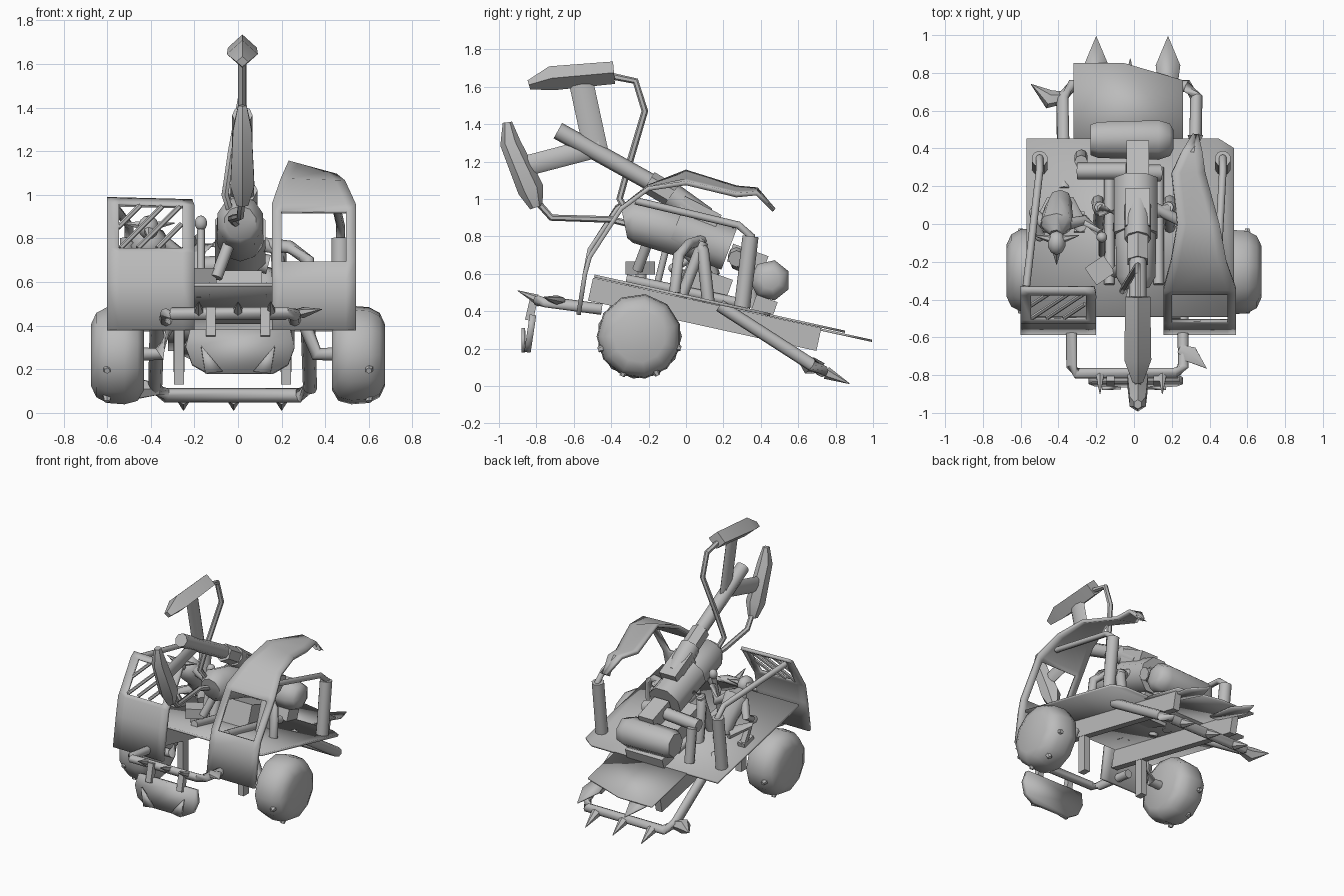
import bpy, bmesh, math
from mathutils import Vector, Matrix

cube = bpy.data.objects.get("Cube")
if cube:
    bpy.data.objects.remove(cube)

GREY = (0.5, 0.5, 0.5, 1)
metal = bpy.data.materials.new("plain grey")
metal.use_nodes = True
metal.diffuse_color = GREY
metal.node_tree.nodes["Principled BSDF"].inputs["Base Color"].default_value = GREY
parts = []


def finish(name, bm, thickness=0):
    bmesh.ops.recalc_face_normals(bm, faces=bm.faces)
    mesh = bpy.data.meshes.new(name)
    bm.to_mesh(mesh)
    bm.free()
    mesh.materials.append(metal)
    ob = bpy.data.objects.new(name, mesh)
    bpy.context.collection.objects.link(ob)
    if thickness:
        mod = ob.modifiers.new("thickness", 'SOLIDIFY')
        mod.thickness = thickness
        mod.offset = 0
    parts.append(ob)
    return ob


def rod(name, pts, r, sides=8, squash=1, turn=0):
    """Tube, spike or solid of revolution lofted along a path."""
    pts = [Vector(p) for p in pts]
    radii = r if isinstance(r, (list, tuple)) else [r] * len(pts)
    bm = bmesh.new()
    rings = []
    for i, p in enumerate(pts):
        a = (p - pts[i - 1]).normalized() if i else (pts[1] - p).normalized()
        b = (pts[i + 1] - p).normalized() if i < len(pts) - 1 else a
        t = (a + b).normalized()
        ref = Vector((1, 0, 0)) if abs(t.x) < 0.8 else Vector((0, 0, 1))
        u = t.cross(ref).normalized()
        v = u.cross(t)
        ring = []
        for k in range(sides):
            w = 2 * math.pi * k / sides + turn
            ring.append(bm.verts.new(p + radii[i] * (u * math.cos(w) + v * squash * math.sin(w))))
        rings.append(ring)
    for lo, hi in zip(rings, rings[1:]):
        for k in range(sides):
            j = (k + 1) % sides
            bm.faces.new((lo[k], lo[j], hi[j], hi[k]))
    bm.faces.new(rings[0])
    bm.faces.new(rings[-1])
    return finish(name, bm)


def spike(name, base, tip, r):
    return rod(name, [base, tip], [r, 0.002], 6)


def box(name, centre, size, tilt=0, axis='X'):
    bm = bmesh.new()
    m = Matrix.Translation(centre) @ Matrix.Rotation(tilt, 4, axis) @ Matrix.Diagonal((*size, 1))
    bmesh.ops.create_cube(bm, size=1, matrix=m)
    return finish(name, bm)


def ball(name, centre, size):
    bm = bmesh.new()
    m = Matrix.Translation(centre) @ Matrix.Diagonal((*size, 1))
    bmesh.ops.create_uvsphere(bm, u_segments=10, v_segments=7, radius=1, matrix=m)
    return finish(name, bm)


def plate(name, pts, thickness):
    bm = bmesh.new()
    bm.faces.new([bm.verts.new(p) for p in pts])
    return finish(name, bm, thickness)


def shield(name, rows, window, border):
    """Bent sheet of (y, z, x_inner, x_outer, outer_drop) rows with one opening."""
    bm = bmesh.new()
    grid = []
    for y, z, a, b, drop in rows:
        e = border / abs(b - a)
        grid.append([bm.verts.new((a + (b - a) * f, y, z - drop * f)) for f in (0, e, 1 - e, 1)])
    for i, (lo, hi) in enumerate(zip(grid, grid[1:])):
        for c in range(3):
            if not (i == window and c == 1):
                bm.faces.new((lo[c], lo[c + 1], hi[c + 1], hi[c]))
    return finish(name, bm, 0.024)


def deck_z(y):
    return 0.48 - 0.22 * y


def on_deck(x, y, dz=0):
    return (x, y, deck_z(y) + dz)


# Sloping deck, tail plate and chassis
plate("deck", [on_deck(x, y) for x, y in ((-.57, -.49), (.53, -.49), (.53, .4), (.45, .45), (-.57, .45))], .016)
tail = ((-.32, .42), (-.32, .85), (-.05, .85), (.26, .76), (.26, .42))
plate("tail_plate", [on_deck(x, y, -.003) for x, y in tail], .012)
for x in (-.2, .18):
    kite = ((x - .03, .58), (x - .065, .84), (x, .995), (x + .065, .84), (x + .03, .58))
    plate("tail_blade", [on_deck(x2, y, -.02) for x2, y in kite], .012)
for x in (-.27, .22):
    box("chassis_beam", (x, .1, deck_z(.1) - .075), (.05, 1.25, .125), -math.atan(.22))
    box("axle_hanger", (x, -.25, .27), (.045, .06, .28))

# Wheels, studs and axle arms
for s in (-1, 1):
    rod("wheel", [(s * x, -.25, .265) for x in (.43, .46, .52, .6, .65, .675)],
        [.16, .212, .228, .222, .195, .14], 11)
    for k in range(4):
        a = math.pi * (1.1 + k * .27)
        d = Vector((0, math.cos(a), math.sin(a)))
        c = Vector((s * .6, -.25, .265))
        rod("wheel_stud", [c + d * .2, c + d * .232], [.022, .014], 6)
    rod("axle_arm", [(s * .46, -.25, .27), (s * .36, -.25, .27), (s * .3, -.25, .42)], .032)

# Rear ram bar with spikes
rod("rear_ram_bar", [(-.37, .18, .43), (-.38, .67, .115), (-.33, .73, .08), (.28, .73, .08),
                     (.33, .67, .115), (.32, .18, .43)], .034)
for x in (-.25, -.02, .2):
    spike("ram_spike", (x, .75, .07), (x, .875, .012), .034)
rod("corner_spike", [(-.36, .67, .11), (-.45, .66, .11), (-.545, .74, .12)], [.03, .05, .002], 6)

# Front bumper, jaw and teeth
rod("front_bumper", [(-.33, -.45, .41), (-.33, -.75, .45), (-.3, -.79, .455), (.22, -.79, .455),
                     (.26, -.75, .45), (.26, -.45, .41)], .03)
rod("bumper_side_spike", [(.24, -.66, .455), (.3, -.69, .46), (.385, -.765, .475)], [.025, .05, .002], 6, .5,
    math.pi / 2)
for x in (-.18, 0, .15):
    spike("bumper_spike", (x, -.8, .465), (x, -.9, .51), .025)
jaw = ((-.22, .38), (-.24, .3), (-.21, .22), (-.14, .18), (.16, .18), (.23, .22), (.26, .3), (.24, .38))
plate("jaw", [(x, -.875 + z * .15, z) for x, z in jaw], .035)
for s in (-1, 1):
    plate("jaw_tooth", [(s * .17, -.87, .31), (s * .15, -.87, .18), (s * .07, -.865, .19)], .02)
    rod("jaw_strap", [(s * .125, -.84, .35), (s * .125, -.81, .48)], .03, 4, 1, math.pi / 4)

# Bent shields with windows
shield("left_shield", [(-.575, .38, .155, .54, 0), (-.54, .6, .155, .54, 0), (-.515, .69, .155, .54, 0),
                       (-.365, .92, .155, .54, 0), (-.345, .95, .155, .54, 0), (-.2, 1.065, .195, .49, .01),
                       (0, 1.145, .23, .45, .06), (.27, 1.06, .2, .375, .04), (.38, 1.05, .25, .36, .02),
                       (.47, .94, .31, .34, 0)], 2, .045)
shield("right_shield", [(-.575, .38, -.2, -.6, 0), (-.54, .6, -.2, -.6, 0), (-.515, .73, -.2, -.6, 0),
                        (-.5, .75, -.2, -.6, 0), (-.37, .945, -.2, -.6, -.01),
                        (-.335, .97, -.21, -.6, -.01)], 3, .055)
for x, z, length in ((-.55, .85, .1), (-.54, .755, .19), (-.46, .755, .19), (-.37, .755, .11)):
    rod("grille_bar", [(x, -.5 + (z - .75) * .66, z), (x + length, -.5 + (z + length - .75) * .66, z + length)],
        .012, 6)

# Rear posts and stay pipes
for x, front in ((.47, (.44, -.27, .99)), (-.5, (-.57, -.33, .95))):
    rod("rear_post", [(x, .3, .42), (x, .345, .8)], .043, 10)
    rod("stay_pipe", [front, (x, .28, .86), (x, .35, .8), (x, .35, .74)], .02)

# Engine under the arm
TILT = -.34
rod("engine_front", [(.01, -.33, .87), (.01, -.28, .88), (.01, -.02, .81), (.01, .02, .8)],
    [.08, .115, .12, .1], 10, .95)
rod("engine_block", [(.01, -.06, .84), (.01, .23, .73)], .125, 8, 1, math.pi / 8)
box("engine_head", (.02, .07, .92), (.13, .22, .1), TILT * 1.4)
box("engine_mount", (.0, .1, .53), (.22, .26, .17), TILT)
box("engine_rear", (.02, .33, .68), (.12, .2, .1), TILT)
rod("support_leg", [(-.1, -.26, .62), (-.04, -.2, .78)], .028)
for s in (-1, 1):
    rod("engine_rail", [(s * .13, -.32, .57), (s * .13, .3, .44)], .028)
    rod("exhaust_pipe", [(s * .07, .06, .78), (s * .17, .07, .76), (s * .19, .09, .72), (s * .19, .12, .44)], .034)
    rod("exhaust_pipe", [(s * .18, .09, .77), (s * .19, -.03, .46)], .03)
rod("side_cylinder", [(-.04, .28, .68), (-.3, .28, .66)], .045)
rod("side_cylinder", [(.06, .27, .7), (.14, .27, .68)], .045)
rod("side_intake", [(.08, .1, .78), (.24, .02, .76), (.32, -.04, .7), (.33, -.06, .5)], .03)
rod("carburettor", [(-.28, .36, .42), (-.28, .33, .66)], .035)
rod("fuel_drum", [(x, .45, .565) for x in (-.23, -.19, .13, .19, .21)], [.085, .1, .11, .09, .05], 7)
box("drum_cradle", (0, .42, .43), (.3, .12, .08), TILT)

# Raised arm with two striking heads
X = .02
rod("arm_base", [(X, .1, .89), (X, -.08, 1.02)], .07)
rod("arm_collar", [(X, -.03, .99), (X, -.2, 1.09)], .062, 6)
rod("arm_tube", [(X, -.1, 1.04), (X, -.685, 1.365)], .047, 8)
rod("upper_strut", [(X, -.56, 1.62), (X, -.48, 1.25)], .065, 8, .3)
rod("lower_strut", [(X, -.88, 1.17), (X, -.46, 1.28)], .055, 8, .4)
rod("upper_head", [(X, -.84, 1.61), (X, -.72, 1.645), (X, -.385, 1.675)], [.025, .065, .06], 4, 1.1)
rod("lower_head", [(X, -.955, 1.41), (X, -.94, 1.3), (X, -.83, 1.05), (X, -.8, .955)],
    [.025, .055, .07, .035], 6, .9)
rod("upper_cable", [(X, -.39, 1.655), (X, -.27, 1.63), (X, -.22, 1.47), (-.03, -.3, 1.2),
                    (-.06, -.355, 1.0), (-.02, -.28, .88)], .018, 6)
rod("lower_cable", [(X, -.8, .99), (.01, -.72, .9), (-.03, -.4, .89), (0, -.28, .86)], .018, 6)

# Crouching driver with steering lever
rod("driver_torso", [(-.39, .13, .58), (-.4, .09, .68), (-.41, .0, .79), (-.41, -.05, .82)],
    [.055, .065, .085, .035], 8, 1.1)
ball("driver_head", (-.41, -.1, .85), (.05, .065, .055))
spike("driver_nose", (-.41, -.14, .84), (-.41, -.215, .8), .025)
for s in (-1, 1):
    spike("driver_ear", (-.41 + s * .03, -.08, .86), (-.41 + s * .12, -.06, .87), .022)
    rod("driver_leg", [(-.39 + s * .03, .12, .58), (-.39 + s * .11, -.01, .6), (-.39 + s * .1, .04, .48)],
        [.045, .038, .028])
    box("driver_foot", on_deck(-.39 + s * .1, .01, .02), (.055, .11, .035), -.2)
rod("driver_arm", [(-.35, .0, .79), (-.26, .02, .73), (-.18, -.05, .8)], [.032, .028, .022])
rod("driver_arm", [(-.47, .0, .79), (-.53, .06, .7), (-.5, -.05, .64)], [.032, .028, .022])
ball("driver_hand", (-.5, -.06, .63), (.028, .035, .028))
rod("steering_lever", [(-.17, -.16, .52), (-.17, -.08, .84)], .018)
ball("lever_knob", (-.17, -.07, .87), (.03, .03, .035))
box("pedal_box", (-.18, -.245, .63), (.12, .11, .07), .6, 'Z')
rod("pedal_stem", [(-.18, -.24, .53), (-.18, -.24, .62)], .03)

# Smooth round parts, keep sharp edges
bpy.ops.object.select_all(action='DESELECT')
for ob in parts:
    ob.select_set(True)
bpy.context.view_layer.objects.active = parts[0]
bpy.ops.object.shade_smooth_by_angle(angle=math.radians(52))
